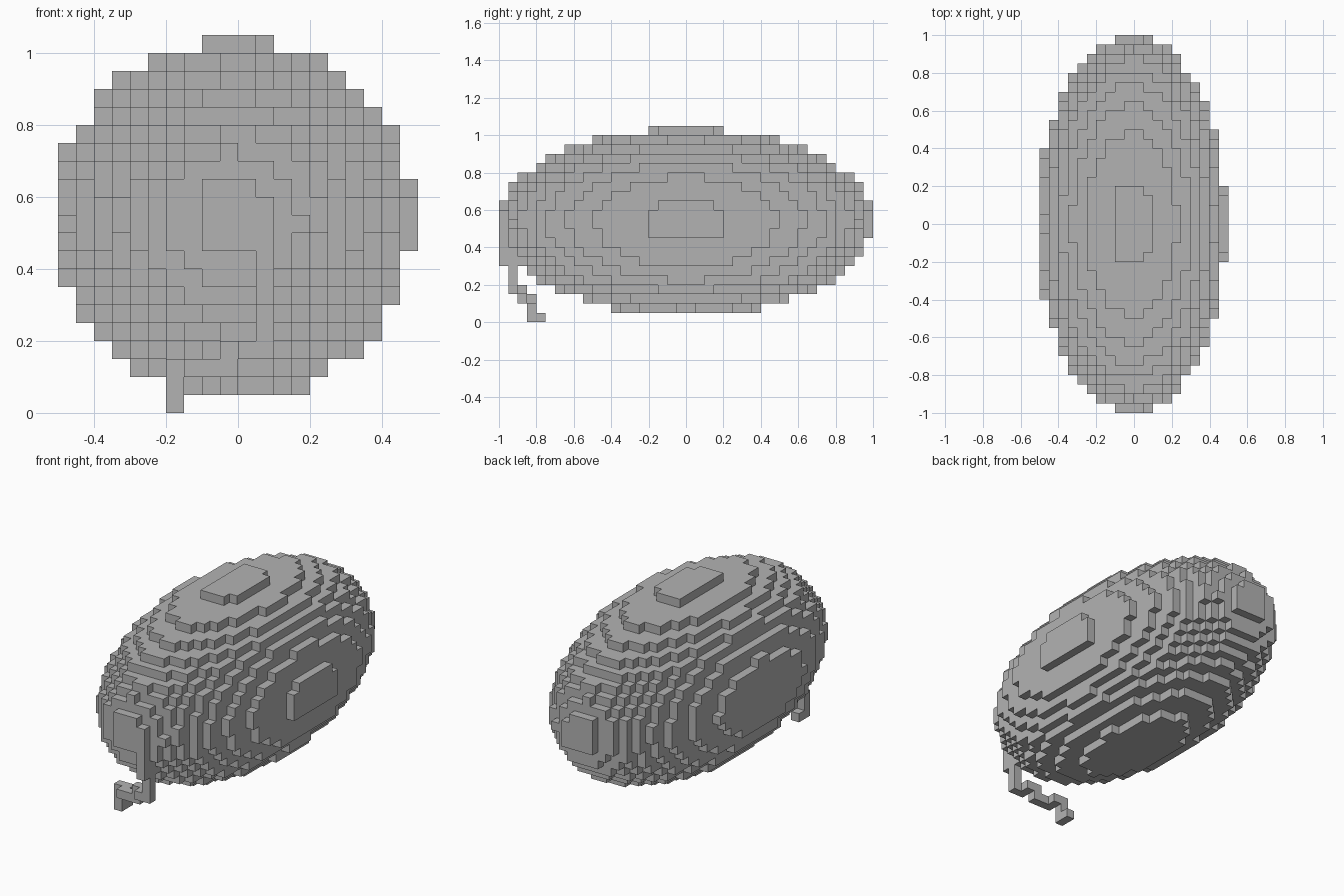
import bpy, bmesh
from mathutils import Vector

if "Cube" in bpy.data.objects:
    bpy.data.objects.remove(bpy.data.objects["Cube"])

S = 0.05  # block size

grey = bpy.data.materials.new("plain grey")
grey.diffuse_color = (0.45, 0.45, 0.45, 1)
grey.use_nodes = True
grey.node_tree.nodes["Principled BSDF"].inputs["Base Color"].default_value = grey.diffuse_color

DIRS = [Vector(d) for d in ((1, 0, 0), (-1, 0, 0), (0, 1, 0), (0, -1, 0), (0, 0, 1), (0, 0, -1))]


def block_object(name, cells, hidden=frozenset()):
    """Skin a set of grid cells, keeping only faces not shared with another cell."""
    bm = bmesh.new()
    verts = {}

    def vert(p):
        key = tuple(round(c * 2) for c in p)
        if key not in verts:
            verts[key] = bm.verts.new(p * S)
        return verts[key]

    for cell in cells:
        mid = Vector(cell) + Vector((0.5, 0.5, 0.5))
        for d in DIRS:
            near = tuple(int(c + e) for c, e in zip(cell, d))
            if near in cells or near in hidden:
                continue
            u = Vector((d.y, d.z, d.x)) / 2
            v = d.cross(u)
            c = mid + d / 2
            bm.faces.new([vert(c + a * u + b * v) for a, b in ((-1, -1), (1, -1), (1, 1), (-1, 1))])
    mesh = bpy.data.meshes.new(name)
    bm.to_mesh(mesh)
    bm.free()
    mesh.materials.append(grey)
    obj = bpy.data.objects.new(name, mesh)
    bpy.context.collection.objects.link(obj)


# Balloon body: blocks whose centres fall inside an ellipsoid a quarter block off centre
def inside(i, j, k):
    x, y, z = ((n + 0.5) * S for n in (i, j, k))
    return ((x + 0.0125) / 0.5) ** 2 + y ** 2 + ((z - 0.5375) / 0.5) ** 2 <= 1


body = {(i, j, k) for i in range(-11, 11) for j in range(-21, 21) for k in range(0, 22) if inside(i, j, k)}
block_object("balloon_body", body)

# Dangling string: chain of blocks hanging from the front end, stepping sideways to the ground
path = [(1, -20, 8), (1, -20, 6), (1, -19, 6), (1, -19, 3), (0, -19, 3), (0, -18, 3), (-1, -18, 3),
        (-1, -18, 2), (-3, -18, 2), (-3, -17, 2), (-4, -17, 2), (-4, -17, 0), (-4, -16, 0)]
string = set()
for a, b in zip(path, path[1:]):
    n = max(abs(p - q) for p, q in zip(a, b))
    string |= {tuple(p + (q - p) * t // n for p, q in zip(a, b)) for t in range(n + 1)}
block_object("string", string - body, body)
